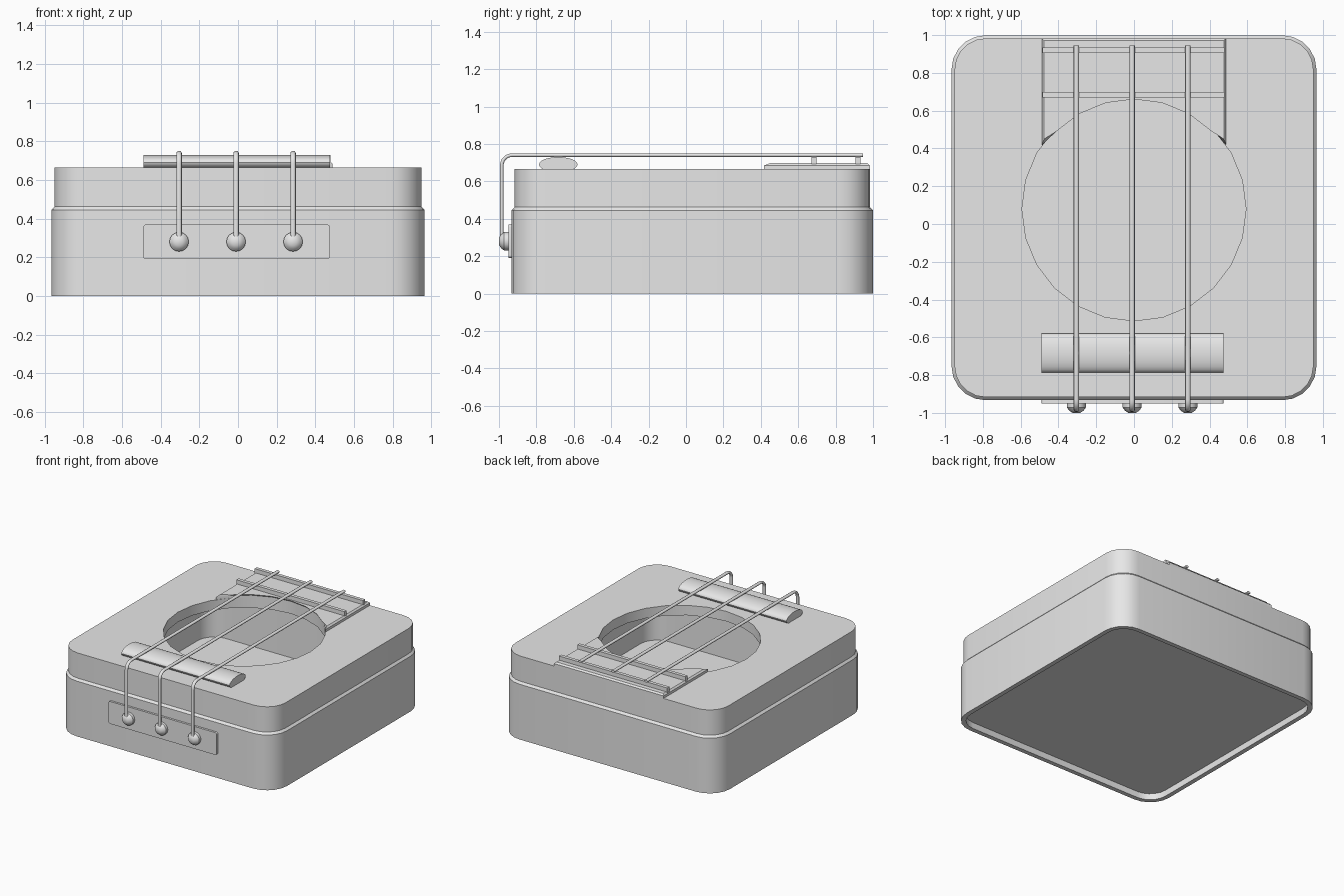
import bpy, bmesh, math
from mathutils import Vector

if "Cube" in bpy.data.objects:
    bpy.data.objects.remove(bpy.data.objects["Cube"])

grey = bpy.data.materials.new("light grey")
grey.use_nodes = True
grey.diffuse_color = (0.8, 0.8, 0.8, 1)
grey.node_tree.nodes["Principled BSDF"].inputs["Base Color"].default_value = (0.8, 0.8, 0.8, 1)

TOP = 0.665                 # height of the lid surface
BODY_Y = 0.033              # centre of the box in y
HOLE_Y, HOLE_R = 0.08, 0.593
X0, X1 = -0.49, 0.475       # span of bridge, frets and tailpiece
STRING_X = (-0.305, -0.01, 0.285)


def finish(name, bm, angle=35):
    bmesh.ops.recalc_face_normals(bm, faces=bm.faces)
    mesh = bpy.data.meshes.new(name)
    bm.to_mesh(mesh)
    bm.free()
    mesh.materials.append(grey)
    ob = bpy.data.objects.new(name, mesh)
    bpy.context.collection.objects.link(ob)
    bpy.ops.object.select_all(action='DESELECT')
    ob.select_set(True)
    bpy.context.view_layer.objects.active = ob
    bpy.ops.object.shade_smooth_by_angle(angle=math.radians(angle))
    return ob


def ring(bm, points):
    return [bm.verts.new(p) for p in points]


def bridge(bm, a, b):
    n = len(a)
    for i in range(n):
        j = (i + 1) % n
        bm.faces.new((a[i], a[j], b[j], b[i]))


def loft(bm, rings, caps=True):
    loops = [ring(bm, r) for r in rings]
    for a, b in zip(loops, loops[1:]):
        bridge(bm, a, b)
    if caps:
        bm.faces.new(loops[0])
        bm.faces.new(loops[-1])
    return loops


def fill_between(bm, a, b):
    edges = []
    for loop in (a, b):
        for i in range(len(loop)):
            pair = (loop[i - 1], loop[i])
            edges.append(bm.edges.get(pair) or bm.edges.new(pair))
    bmesh.ops.triangle_fill(bm, edges=edges, use_beauty=True)


def rounded_square(half, r, z, seg=5):
    pts = []
    for k, (sx, sy) in enumerate(((1, 1), (-1, 1), (-1, -1), (1, -1))):
        for i in range(seg + 1):
            a = math.radians(90 * (k + i / seg))
            pts.append((sx * (half - r) + r * math.cos(a),
                        BODY_Y + sy * (half - r) + r * math.sin(a), z))
    return pts


def circle(z, n=24):
    return [(HOLE_R * math.cos(2 * math.pi * i / n),
             HOLE_Y + HOLE_R * math.sin(2 * math.pi * i / n), z) for i in range(n)]


def box(name, x0, x1, y0, y1, z0, z1, bevel=0.0, axis=None):
    bm = bmesh.new()
    loft(bm, [[(x0, y0, z), (x1, y0, z), (x1, y1, z), (x0, y1, z)] for z in (z0, z1)])
    if bevel:
        edges = [e for e in bm.edges
                 if abs((e.verts[0].co - e.verts[1].co).normalized()[axis]) > 0.9]
        bmesh.ops.bevel(bm, geom=edges, offset=bevel, segments=3, profile=0.5, affect='EDGES')
    return finish(name, bm)


# Hollow box: recessed underside, stepped outer wall, round opening, inner floor
bm = bmesh.new()
shell = loft(bm, [rounded_square(*s) for s in (
    (0.93, 0.145, 0.05), (0.93, 0.145, 0.0), (0.966, 0.18, 0.0),
    (0.966, 0.18, 0.445), (0.95, 0.165, 0.462), (0.95, 0.165, TOP))], caps=False)
bm.faces.new(shell[0])
opening = loft(bm, [circle(TOP), circle(TOP - 0.08)], caps=False)
fill_between(bm, shell[-1], opening[0])
inside = loft(bm, [rounded_square(0.93, 0.145, z) for z in (TOP - 0.08, 0.065)], caps=False)
fill_between(bm, inside[0], opening[1])
bm.faces.new(inside[1])
finish("hollow_box", bm)

# Fingerboard with a front edge that follows the opening
bm = bmesh.new()
W, BACK = 0.488, 0.983
front = HOLE_Y + math.sqrt(HOLE_R ** 2 - W ** 2)
outline = [(W, front)]
for deg in range(45, 136, 15):
    a = math.radians(deg)
    outline.append((HOLE_R * math.cos(a), HOLE_Y + HOLE_R * math.sin(a)))
outline += [(-W, front), (-W, BACK), (W, BACK)]
loft(bm, [[(x, y, z) for x, y in outline] for z in (TOP, 0.697)])
top_edges = [e for e in bm.edges if all(v.co.z > 0.69 for v in e.verts)]
bmesh.ops.bevel(bm, geom=top_edges, offset=0.012, segments=1, affect='EDGES')
finish("fingerboard", bm, 20)

# Frets
for i, y in enumerate((0.685, 0.92)):
    box(f"fret_{i + 1}", X0 + 0.005, X1 + 0.005, y - 0.014, y + 0.014, 0.69, 0.73)

# Bridge: oval bar sunk into the lid
bm = bmesh.new()
loft(bm, [[(x, -0.683 + 0.103 * math.cos(a), 0.69 + 0.04 * math.sin(a))
           for a in (2 * math.pi * i / 24 for i in range(24))] for x in (X0, X1)])
finish("bridge", bm)

# Tailpiece plate on the front
box("tailpiece_plate", X0, X1, -0.95, -0.925, 0.19, 0.37, 0.015, 1)

# Strings with their anchor knobs
path = [(-0.985, 0.28)]
for i in range(7):
    a = math.pi - math.pi / 2 * i / 6
    path.append((-0.93 + 0.055 * math.cos(a), 0.685 + 0.055 * math.sin(a)))
path.append((0.945, 0.74))

for n, x in enumerate(STRING_X):
    bm = bmesh.new()
    rings = []
    for i, (y, z) in enumerate(path):
        p, q = path[max(i - 1, 0)], path[min(i + 1, len(path) - 1)]
        if i == 1:
            q = (path[1][0], path[1][1] + 1)
            p = path[1]
        if i == len(path) - 2:
            p = path[i]
        t = Vector((q[0] - p[0], q[1] - p[1])).normalized()
        rings.append([(x + 0.014 * math.cos(a), y - t.y * 0.01 * math.sin(a),
                       z + t.x * 0.01 * math.sin(a))
                      for a in (2 * math.pi * k / 10 for k in range(10))])
    loft(bm, rings)
    finish(f"string_{n + 1}", bm, 50)

    bm = bmesh.new()
    loft(bm, [[(x + r * math.cos(a), y, 0.28 + r * math.sin(a))
               for a in (2 * math.pi * k / 16 for k in range(16))]
              for y, r in ((-0.945, 0.05), (-0.972, 0.05), (-0.988, 0.038), (-1.0, 0.02))])
    finish(f"string_knob_{n + 1}", bm)
